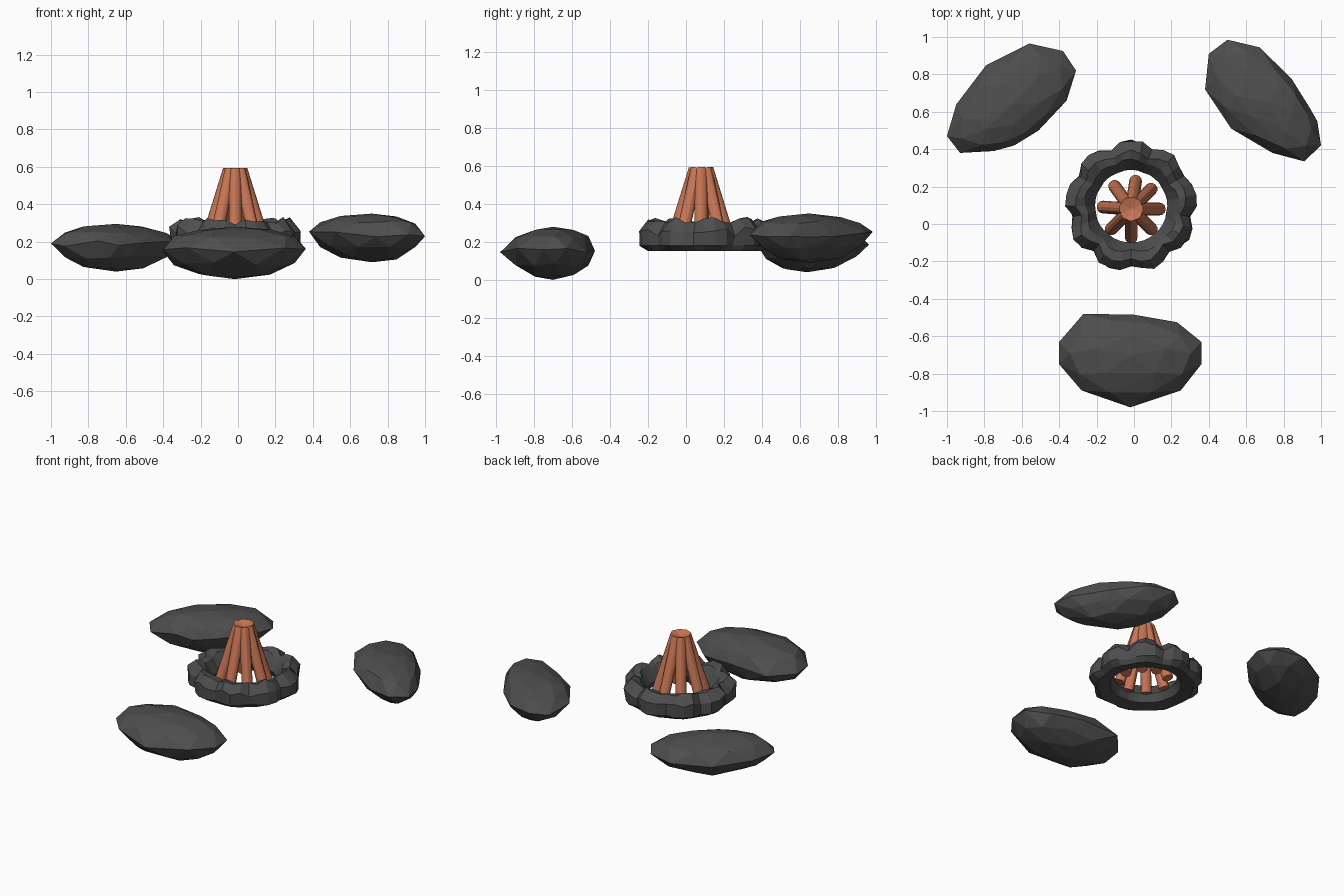
import bpy, bmesh, random
from math import sin, cos, pi, radians
from mathutils import Vector

random.seed(4)
if "Cube" in bpy.data.objects:
    bpy.data.objects.remove(bpy.data.objects["Cube"], do_unlink=True)


def material(name, colour):
    m = bpy.data.materials.new(name)
    m.use_nodes = True
    m.diffuse_color = colour
    m.node_tree.nodes["Principled BSDF"].inputs["Base Color"].default_value = colour
    return m


stone = material("dark stone", (0.075, 0.075, 0.075, 1))
wood = material("red brown wood", (0.58, 0.18, 0.09, 1))


def finish(name, bm, mat):
    bmesh.ops.recalc_face_normals(bm, faces=bm.faces)
    mesh = bpy.data.meshes.new(name)
    bm.to_mesh(mesh)
    bm.free()
    mesh.materials.append(mat)
    obj = bpy.data.objects.new(name, mesh)
    bpy.context.collection.objects.link(obj)
    return obj


def boulder(name, outline, low, mid, high):
    """Faceted boulder: hull of a widest outline and shrinking rings."""
    bm = bmesh.new()
    pts = [Vector(p) for p in outline]
    n = len(pts)
    centre = sum(pts, Vector((0, 0))) / n
    for i, p in enumerate(pts):
        bm.verts.new((p.x, p.y, mid + random.uniform(-0.015, 0.015)))
        half = (p + pts[(i + 1) % n]) / 2
        for end, rise in ((high, 0.56), (low, 0.48)):
            q = centre.lerp(half, 0.85)
            bm.verts.new((q.x, q.y, mid + (end - mid) * (rise + random.uniform(-0.06, 0.06))))
            if i % 2 == 0:
                q = centre.lerp(p, 0.5)
                bm.verts.new((q.x, q.y, mid + (end - mid) * random.uniform(0.82, 0.9)))
    for end in (low, high):
        bm.verts.new((centre.x, centre.y, end))
    bmesh.ops.convex_hull(bm, input=bm.verts)
    return finish(name, bm, stone)


# Three seat boulders around the fire
boulder("front_boulder", [
    (-0.40, -0.63), (-0.27, -0.48), (0, -0.485), (0.23, -0.525), (0.36, -0.63),
    (0.36, -0.75), (0.25, -0.89), (-0.02, -0.98), (-0.28, -0.89), (-0.40, -0.75)],
    0, 0.155, 0.28)
boulder("back_right_boulder", [
    (-1, 0.47), (-0.95, 0.64), (-0.79, 0.85), (-0.56, 0.965), (-0.38, 0.925),
    (-0.31, 0.82), (-0.36, 0.66), (-0.51, 0.50), (-0.64, 0.42), (-0.75, 0.39),
    (-0.93, 0.38)], 0.04, 0.19, 0.295)
boulder("back_left_boulder", [
    (0.38, 0.72), (0.40, 0.91), (0.50, 0.985), (0.67, 0.945), (0.84, 0.78),
    (0.94, 0.62), (0.98, 0.55), (1, 0.42), (0.91, 0.335), (0.74, 0.38),
    (0.52, 0.51)], 0.09, 0.24, 0.35)

# Lumpy ring of stones: (radius, height, lumpiness) section swept round
section = [(0.22, 0.165, 0.1), (0.30, 0.152, 0.3), (0.335, 0.18, 1), (0.34, 0.26, 1),
           (0.29, 0.31, 0.8), (0.245, 0.295, 0.5), (0.193, 0.215, 0.1)]
bm = bmesh.new()
steps = 36
rings = []
for i in range(steps):
    a = 2 * pi * i / steps
    lump = abs(sin(4.5 * (a - radians(70)))) - 0.6
    ring = []
    for r, z, k in section:
        r += k * (0.035 * lump + random.uniform(-0.01, 0.01))
        if z > 0.2:
            z += k * (0.03 * lump + random.uniform(-0.017, 0.017))
        ring.append(bm.verts.new((-0.015 + r * cos(a), 0.095 + r * sin(a), z)))
    rings.append(ring)
for i, ring in enumerate(rings):
    nxt = rings[(i + 1) % steps]
    for j in range(len(section)):
        k = (j + 1) % len(section)
        bm.faces.new((ring[j], ring[k], nxt[k], nxt[j]))
finish("stone_ring", bm, stone)

# Leaning logs meeting at the top
for number, degrees in enumerate((0, 45, 81, 126, 176, 225, 270, 315), 1):
    out = Vector((cos(radians(degrees)), sin(radians(degrees)), 0))
    hub = Vector((-0.015, 0.08, 0))
    foot = hub + out * 0.152 + Vector((0, 0, 0.2))
    top = hub + out * 0.032 + Vector((0, 0, 0.585))
    bpy.ops.mesh.primitive_cylinder_add(
        vertices=12, radius=0.034, depth=(top - foot).length,
        location=(top + foot) / 2, rotation=(top - foot).to_track_quat('Z', 'Y').to_euler())
    log = bpy.context.object
    log.name = f"log_{number}"
    log.data.materials.append(wood)
    bpy.ops.object.shade_smooth_by_angle()
